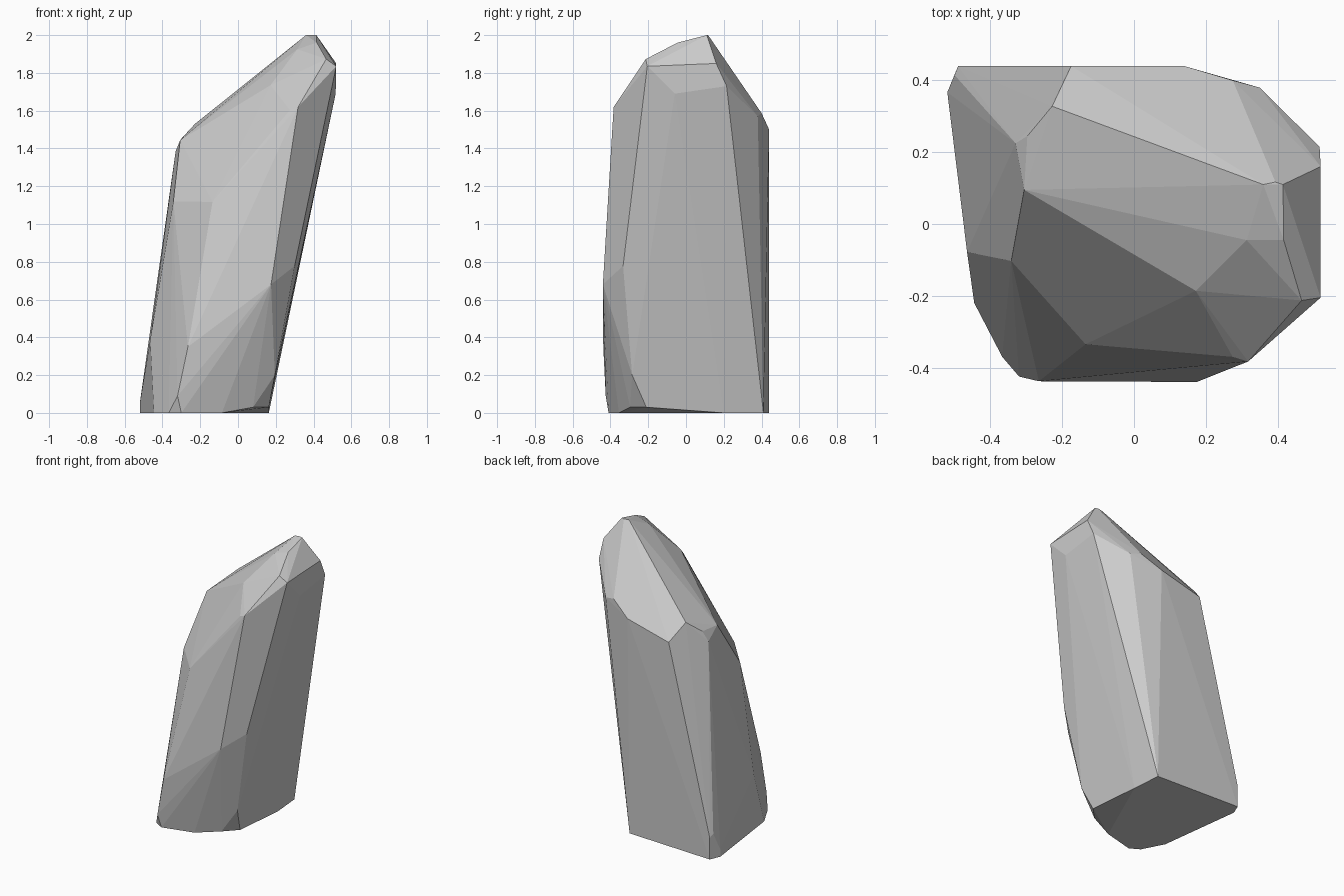
import bpy, bmesh, math

# Corner rings of the leaning crystal shard, from the ground up
base = [(-.52, .367, 0), (-.49, .44, 0), (.145, .41, 0), (.163, .2, 0),
        (-.085, -.355, 0), (-.3, -.41, 0), (-.367, -.37, 0), (-.445, -.22, 0)]
lower = [(.163, -.21, .03), (.08, -.296, .03), (-.32, -.425, .09), (-.52, .367, .05),
         (-.49, .44, .15), (-.5, .415, .17), (.195, -.285, .2),
         (-.265, -.438, .35), (-.465, -.078, .385), (.175, -.44, .68), (.30, -.333, .778)]
shoulder = [(-.342, -.103, 1.12), (-.135, -.335, 1.117), (-.33, .225, 1.386),
            (-.306, .095, 1.444), (-.297, .245, 1.455), (-.228, .328, 1.53),
            (-.175, .44, 1.42), (.14, .44, 1.5), (.275, .40, 1.587), (.35, .38, 1.57),
            (.275, -.37, 1.603), (.318, -.383, 1.619)]
tip = [(.517, -.06, 1.69), (.517, .215, 1.73), (.172, -.186, 1.735), (.52, -.205, 1.835),
       (.52, .16, 1.85), (.467, -.213, 1.873), (.314, -.045, 1.925), (.417, -.045, 1.96),
       (.36, .11, 2), (.394, .117, 2), (.415, .11, 2)]

# Wrap the rings in flat facets
bm = bmesh.new()
for ring in (base, lower, shoulder, tip):
    for co in ring:
        bm.verts.new(co)
hull = bmesh.ops.convex_hull(bm, input=bm.verts[:])
loose = [v for v in bm.verts if not v.link_faces]
bmesh.ops.delete(bm, geom=loose, context='VERTS')
bmesh.ops.dissolve_limit(bm, angle_limit=math.radians(2), verts=bm.verts[:], edges=bm.edges[:])
bmesh.ops.recalc_face_normals(bm, faces=bm.faces[:])

mesh = bpy.data.meshes.new("crystal_rock")
bm.to_mesh(mesh)
bm.free()
bpy.context.collection.objects.link(bpy.data.objects.new("crystal_rock", mesh))
